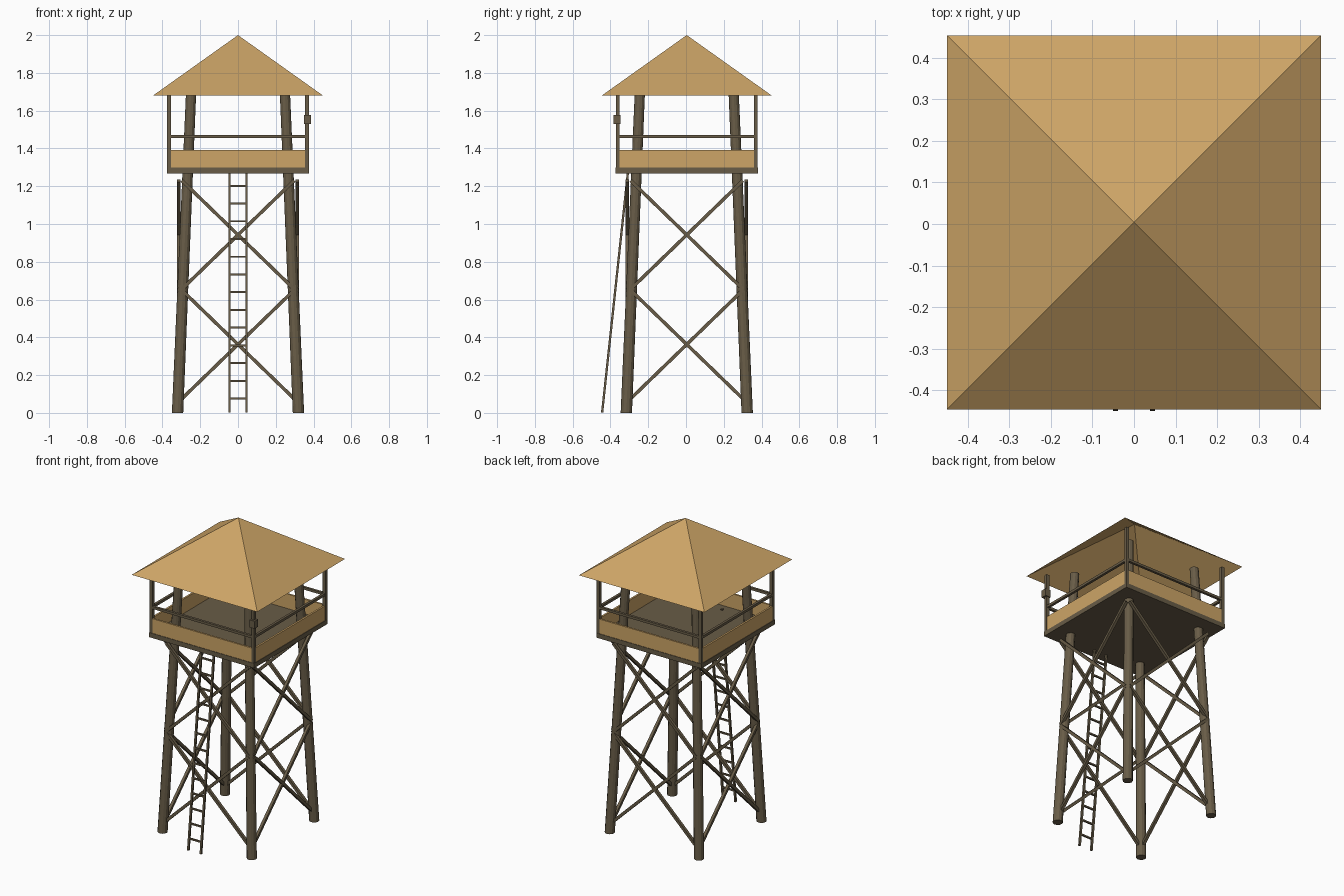
import bpy
import bmesh
from mathutils import Vector, Matrix

cube = bpy.data.objects.get("Cube")
if cube:
    bpy.data.objects.remove(cube, do_unlink=True)

CENTRE = Vector((0, 0.004, 0))   # tower axis, the ladder reaches out in front
SIDES = [Matrix.Rotation(i * 1.5707963, 4, 'Z') for i in range(4)]


def material(name, rgb):
    m = bpy.data.materials.new(name)
    m.use_nodes = True
    m.diffuse_color = (*rgb, 1)
    m.node_tree.nodes["Principled BSDF"].inputs["Base Color"].default_value = (*rgb, 1)
    return m


TAN = material("tan_boards", (0.61, 0.376, 0.135))
DARK = material("dark_timber", (0.138, 0.107, 0.063))


def finish(name, bm, mat):
    bmesh.ops.recalc_face_normals(bm, faces=bm.faces)
    bmesh.ops.translate(bm, verts=bm.verts, vec=CENTRE)
    mesh = bpy.data.meshes.new(name)
    bm.to_mesh(mesh)
    bm.free()
    mesh.materials.append(mat)
    ob = bpy.data.objects.new(name, mesh)
    bpy.context.collection.objects.link(ob)
    return ob


def add_box(bm, lo, hi, turn=Matrix()):
    lo, hi = Vector(lo), Vector(hi)
    place = Matrix.Translation((lo + hi) / 2) @ Matrix.Diagonal((*(hi - lo), 1))
    bmesh.ops.create_cube(bm, size=1, matrix=turn @ place)


def add_bar(bm, a, b, size, turn=Matrix()):
    """Square bar between two points."""
    a, b = Vector(a), Vector(b)
    d = (b - a).normalized()
    side = Vector((0, 1, 0)) if abs(d.y) < 0.5 else Vector((1, 0, 0))
    u = side.cross(d).normalized()
    rot = Matrix((u, d.cross(u), d)).transposed().to_4x4()
    place = Matrix.Translation((a + b) / 2) @ rot
    scale = Matrix.Diagonal((size, size, (b - a).length, 1))
    bmesh.ops.create_cube(bm, size=1, matrix=turn @ place @ scale)


# Leaning round legs, from the ground to the eaves
bm = bmesh.new()
for turn in SIDES:
    made = bmesh.ops.create_cone(bm, cap_ends=True, segments=12, radius1=0.03,
                                 radius2=0.027, depth=1.68)["verts"]
    for v in made:
        centre = 0.32 if v.co.z < 0 else 0.249
        v.co = turn @ (v.co + Vector((centre, centre, 0.84)))
finish("legs", bm, DARK)

# Two tiers of crossed braces on each side
bm = bmesh.new()
for turn in SIDES:
    for low, high in ((0.075, 0.65), (0.655, 1.23)):
        for s in (-1, 1):
            add_bar(bm, (-0.297 * s, -0.314, low), (0.297 * s, -0.314, high), 0.018, turn)
finish("cross_braces", bm, DARK)

# Platform floor
bm = bmesh.new()
add_box(bm, (-0.377, -0.377, 1.268), (0.377, 0.377, 1.298))
finish("platform_floor", bm, DARK)

# Low board walls, corner posts and handrails
walls, posts, rails = bmesh.new(), bmesh.new(), bmesh.new()
for turn in SIDES:
    add_box(walls, (-0.358, -0.374, 1.298), (0.358, -0.362, 1.392), turn)
    add_box(posts, (-0.375, -0.375, 1.298), (-0.355, -0.355, 1.68), turn)
    add_box(rails, (-0.356, -0.373, 1.455), (0.356, -0.357, 1.471), turn)
finish("board_walls", walls, TAN)
finish("corner_posts", posts, DARK)
finish("handrails", rails, DARK)

# Small box fixed on one corner post
bm = bmesh.new()
add_box(bm, (0.35, -0.387, 1.53), (0.387, -0.35, 1.578))
finish("post_box", bm, DARK)

# Open pyramid roof
bm = bmesh.new()
bmesh.ops.create_cone(bm, cap_ends=False, segments=4, radius1=0.45 * 2 ** 0.5,
                      radius2=0, depth=0.32,
                      matrix=Matrix.Translation((0, 0, 1.84)) @ Matrix.Rotation(0.7853982, 4, 'Z'))
bmesh.ops.remove_doubles(bm, verts=bm.verts, dist=0.0001)
finish("roof", bm, TAN)

# Leaning ladder at the front
foot, top = Vector((0, -0.448, 0.002)), Vector((0, -0.308, 1.306))
bm = bmesh.new()
for x in (-0.045, 0.045):
    add_bar(bm, foot + Vector((x, 0, 0)), top + Vector((x, 0, 0)), 0.012)
for i in range(13):
    p = foot.lerp(top, (0.074 + 0.094 * i) / top.z)
    add_bar(bm, p - Vector((0.045, 0, 0)), p + Vector((0.045, 0, 0)), 0.01)
finish("ladder", bm, DARK)
